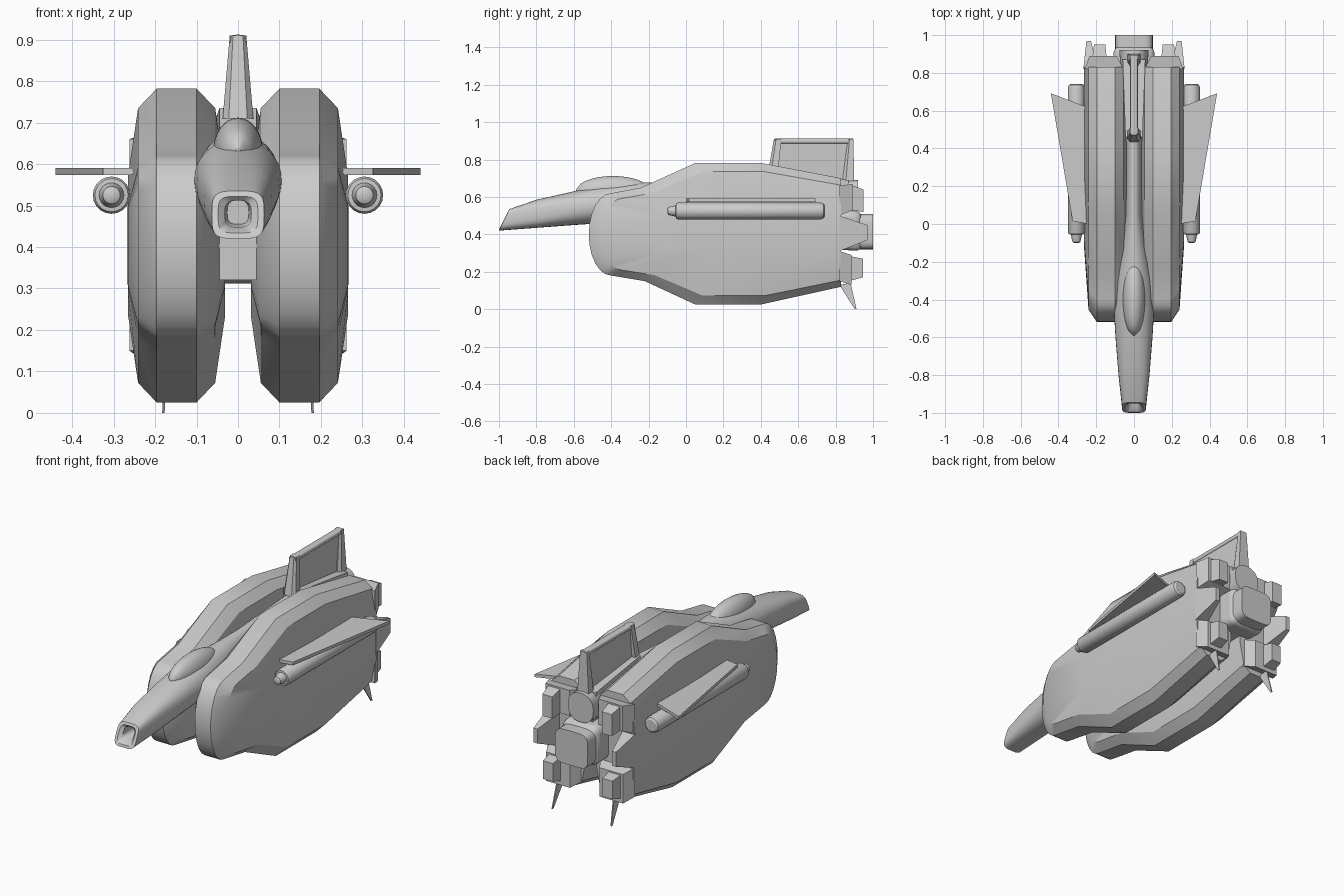
import bpy, bmesh, math

if "Cube" in bpy.data.objects:
    bpy.data.objects.remove(bpy.data.objects["Cube"])

grey = bpy.data.materials.new("hull_grey")
grey.use_nodes = True
grey.diffuse_color = (0.6, 0.6, 0.6, 1)
grey.node_tree.nodes["Principled BSDF"].inputs["Base Color"].default_value = (0.6, 0.6, 0.6, 1)


def loft(name, rings, mirror=False, bevel=0, angle=30):
    """Skin a list of equal-length point rings, cap both ends and finish the object."""
    bm = bmesh.new()
    loops = [[bm.verts.new(p) for p in ring] for ring in rings]
    n = len(loops[0])
    for a, b in zip(loops, loops[1:]):
        for i in range(n):
            j = (i + 1) % n
            bm.faces.new((a[i], a[j], b[j], b[i]))
    bm.faces.new(loops[0])
    bm.faces.new(loops[-1])
    bmesh.ops.recalc_face_normals(bm, faces=bm.faces)
    mesh = bpy.data.meshes.new(name)
    bm.to_mesh(mesh)
    bm.free()
    mesh.materials.append(grey)
    obj = bpy.data.objects.new(name, mesh)
    bpy.context.collection.objects.link(obj)
    bpy.ops.object.select_all(action="DESELECT")
    obj.select_set(True)
    bpy.context.view_layer.objects.active = obj
    bpy.ops.object.shade_smooth_by_angle(angle=math.radians(angle))
    if bevel:
        mod = obj.modifiers.new("Bevel", "BEVEL")
        mod.width = bevel
        mod.segments = 3
    if mirror:
        obj.modifiers.new("Mirror", "MIRROR")
    return obj


def rect(y, x0, x1, z0, z1):
    return [(x0, y, z0), (x1, y, z0), (x1, y, z1), (x0, y, z1)]


def oval(y, half, low, high, power, slant=0, n=32):
    """Rounded-square cross-section, optionally leaning back towards its top."""
    ring = []
    for i in range(n):
        t = 2 * math.pi * i / n
        c, s = math.cos(t), math.sin(t)
        x = half * math.copysign(abs(c) ** (2 / power), c)
        h = 0.5 + 0.5 * math.copysign(abs(s) ** (2 / power), s)
        ring.append((x, y + slant * h, low + (high - low) * h))
    return ring


def circle(x, y, z, r, n=20):
    return [(x + r * math.cos(2 * math.pi * i / n), y,
             z + r * math.sin(2 * math.pi * i / n)) for i in range(n)]


# Twin side hulls: one side profile with a rounded front, stepped across x
profile = [(-0.24, 0.65), (0.05, 0.782), (0.40, 0.782), (0.83, 0.70),
           (0.83, 0.12), (0.40, 0.025), (0.05, 0.025), (-0.22, 0.15)]
for i in range(13):
    t = math.radians(-90 + 180 * i / 12)
    profile.append((-0.40 - 0.12 * math.cos(t), 0.40 + 0.22 * math.sin(t)))


def hull_ring(x, ky, kz):
    return [(x, 0.83 - (0.83 - y) * ky, 0.405 + (z - 0.405) * kz) for y, z in profile]


MID = 0.148
steps = [(-0.117, 0.7, 0.45), (-0.093, 0.95, 0.875), (-0.048, 1, 1),
         (0.048, 1, 1), (0.093, 0.95, 0.875), (0.117, 0.7, 0.45)]
loft("side_hull", [hull_ring(MID + d, ky, kz) for d, ky, kz in steps], mirror=True)

# Rear hull blocks, small thrusters and outer pointed blocks
loft("upper_rear_block", [rect(0.82, 0.055, 0.262, 0.50, 0.66),
                          rect(0.89, 0.09, 0.235, 0.53, 0.67)], mirror=True)
loft("lower_rear_block", [rect(0.82, 0.055, 0.262, 0.15, 0.31),
                          rect(0.885, 0.09, 0.235, 0.13, 0.29)], mirror=True)
loft("upper_thruster", [rect(0.88, 0.145, 0.22, 0.53, 0.665),
                        rect(0.95, 0.152, 0.212, 0.52, 0.64)], mirror=True)
loft("lower_thruster", [rect(0.87, 0.145, 0.22, 0.15, 0.285),
                        rect(0.945, 0.152, 0.212, 0.17, 0.27)], mirror=True)
loft("outer_rear_block", [rect(0.82, 0.19, 0.268, 0.31, 0.50),
                          rect(0.97, 0.228, 0.252, 0.37, 0.45)], mirror=True)

# Central fuselage with a hollow slanted intake at the nose
sections = [(-0.86, 0.026, 0.455, 0.512, 3, 0), (-0.97, 0.032, 0.448, 0.512, 3, 0.03),
            (-0.996, 0.048, 0.434, 0.522, 4, 0.045), (-1.0, 0.063, 0.42, 0.535, 4, 0.055),
            (-0.8, 0.082, 0.435, 0.585, 3, 0), (-0.6, 0.098, 0.45, 0.63, 2.3, 0),
            (-0.45, 0.107, 0.46, 0.66, 2, 0), (-0.3, 0.10, 0.46, 0.675, 2, 0),
            (-0.1, 0.065, 0.47, 0.68, 2, 0), (0.05, 0.043, 0.48, 0.685, 2.3, 0),
            (0.42, 0.042, 0.48, 0.71, 2.5, 0), (0.6, 0.055, 0.5, 0.71, 2.3, 0),
            (0.92, 0.078, 0.53, 0.69, 2.3, 0)]
loft("fuselage", [oval(*s) for s in sections], angle=40)

# Canopy bump
canopy = []
for i in range(17):
    u = -0.995 + 1.99 * i / 16
    r = math.sqrt(1 - u * u)
    canopy.append(oval(-0.39 + 0.2 * u, 0.06 * r, 0.63 - 0.08 * r, 0.63 + 0.082 * r, 2))
loft("canopy", canopy, angle=40)

# Keel beam between the hulls and the main engine
loft("keel_beam", [rect(-0.3, -0.045, 0.045, 0.32, 0.52), rect(0.88, -0.045, 0.045, 0.32, 0.56)])
loft("engine_collar", [rect(0.80, -0.11, 0.11, 0.32, 0.53),
                       rect(0.94, -0.108, 0.108, 0.31, 0.525)], bevel=0.035)
loft("engine_nozzle", [oval(0.85, 0.1, 0.32, 0.51, 5), oval(1.0, 0.1, 0.32, 0.51, 5)])

# Tail fin: thin panel between a leading and a trailing post, on a base fairing
loft("fin_panel", [[(x, 0.455, 0.70), (x, 0.485, 0.905), (x, 0.88, 0.905), (x, 0.88, 0.66)]
                   for x in (-0.014, 0.014)])


def post(name, low, high):
    rings = []
    for (y0, y1, z, half) in (low, high):
        rings.append([(half * a, y0 + (y1 - y0) * b, z)
                      for a, b in ((-1, 0.3), (-0.6, 0), (0.6, 0), (1, 0.3), (1, 1), (-1, 1))])
    loft(name, rings)


post("fin_front_post", (0.435, 0.49, 0.71, 0.037), (0.47, 0.51, 0.91, 0.02))
post("fin_rear_post", (0.83, 0.90, 0.64, 0.037), (0.865, 0.895, 0.91, 0.02))
loft("fin_top_rail", [oval(0.475, 0.02, 0.885, 0.912, 3), oval(0.892, 0.02, 0.885, 0.912, 3)])
loft("fin_fairing", [rect(0.46, -0.045, 0.045, 0.62, 0.735),
                     rect(0.87, -0.06, 0.06, 0.6, 0.69)])

# Stub wings
loft("wing", [[(0.24, 0.0, z), (0.325, 0.015, z), (0.44, 0.692, z), (0.24, 0.615, z)]
              for z in (0.574, 0.591)], mirror=True)

# Under-wing tubes with stepped noses
tube = [(-0.10, 0.012), (-0.095, 0.021), (-0.055, 0.030), (-0.054, 0.040), (-0.045, 0.045),
        (0.72, 0.045), (0.735, 0.040), (0.742, 0.03)]
loft("wing_tube", [circle(0.305, y, 0.525, r) for y, r in tube], mirror=True)
loft("tube_mount", [rect(0.03, 0.25, 0.30, 0.51, 0.54), rect(0.70, 0.25, 0.30, 0.51, 0.54)],
     mirror=True)

# Thin tail skids
loft("tail_skid", [[(0.172 + d, 0.82, 0.13), (0.172 + d, 0.88, 0.14),
                    (0.18 + d, 0.912, 0), (0.18 + d, 0.902, 0)] for d in (-0.003, 0.003)],
     mirror=True)
